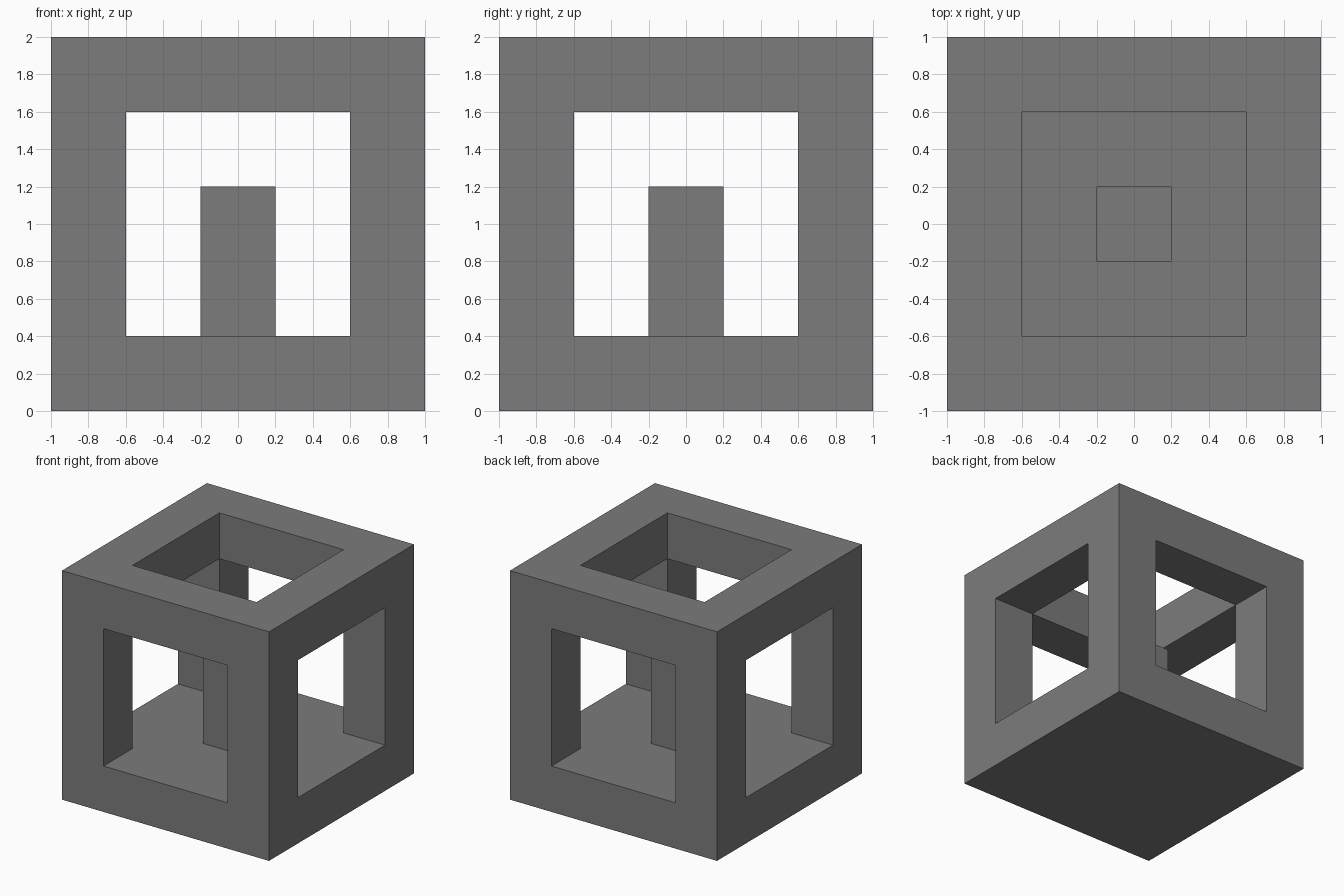
import bpy, bmesh
from mathutils import Matrix, Vector

if "Cube" in bpy.data.objects:
    bpy.data.objects.remove(bpy.data.objects["Cube"])

grey = bpy.data.materials.new("mid grey")
grey.diffuse_color = (0.2, 0.2, 0.2, 1)
grey.use_nodes = True
grey.node_tree.nodes["Principled BSDF"].inputs["Base Color"].default_value = grey.diffuse_color


def box(name, lo, hi, open_bottom=False):
    """Axis-aligned box between two corners."""
    lo, hi = Vector(lo), Vector(hi)
    bm = bmesh.new()
    bmesh.ops.create_cube(bm, size=1, matrix=Matrix.Translation((lo + hi) / 2)
                          @ Matrix.Diagonal((*(hi - lo), 1)))
    if open_bottom:
        bmesh.ops.delete(bm, geom=[f for f in bm.faces if f.normal.z < -0.5],
                         context='FACES')
    mesh = bpy.data.meshes.new(name)
    bm.to_mesh(mesh)
    bm.free()
    mesh.materials.append(grey)
    ob = bpy.data.objects.new(name, mesh)
    bpy.context.collection.objects.link(ob)
    return ob


# Cube frame with a solid floor
frame = box("cube_frame", (-1, -1, 0), (1, 1, 2))

# Square openings: left-right, front-back, and down from the top
openings = [
    box("side_opening_cutter", (-1.2, -0.6, 0.4), (1.2, 0.6, 1.6)),
    box("front_opening_cutter", (-0.6, -1.2, 0.4), (0.6, 1.2, 1.6)),
    box("top_opening_cutter", (-0.6, -0.6, 0.4), (0.6, 0.6, 2.2)),
]
for cutter in openings:
    cutter.hide_render = True
    cutter.hide_viewport = False
    mod = frame.modifiers.new(cutter.name, 'BOOLEAN')
    mod.operation = 'DIFFERENCE'
    mod.solver = 'EXACT'
    mod.object = cutter

# Apply the cuts, then remove the cutters
bpy.context.view_layer.update()
cut_mesh = bpy.data.meshes.new_from_object(
    frame.evaluated_get(bpy.context.evaluated_depsgraph_get()))
frame.modifiers.clear()
frame.data = cut_mesh
for cutter in openings:
    bpy.data.objects.remove(cutter)

# Square pillar standing in the middle of the floor
box("centre_pillar", (-0.2, -0.2, 0.4), (0.2, 0.2, 1.2), open_bottom=True)
